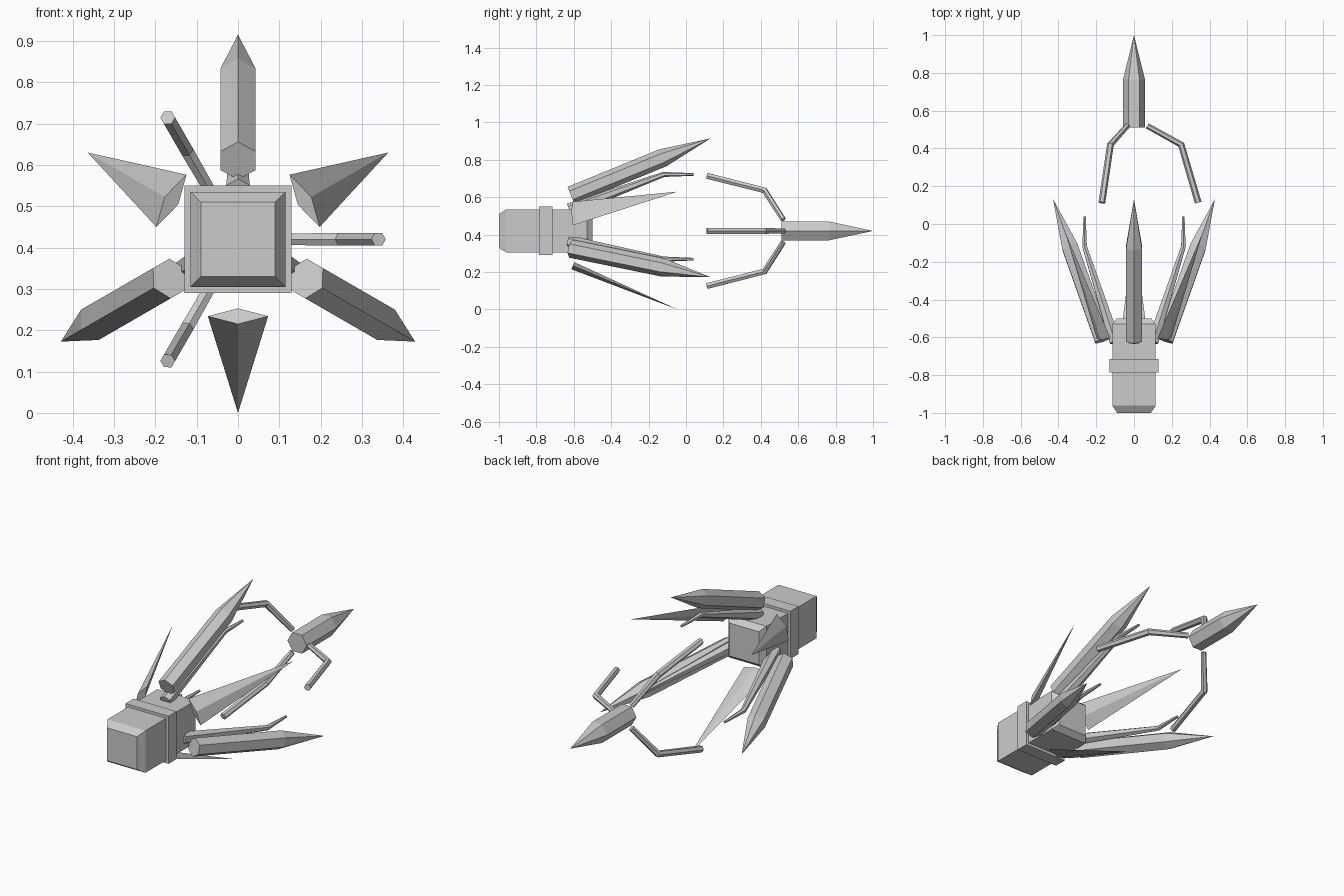
import bpy, bmesh, math
from mathutils import Vector

if "Cube" in bpy.data.objects:
    bpy.data.objects.remove(bpy.data.objects["Cube"])

CZ = 0.42  # height of the long axis

gray = bpy.data.materials.new("light_gray")
gray.diffuse_color = (0.6, 0.6, 0.6, 1)
gray.use_nodes = True
gray.node_tree.nodes["Principled BSDF"].inputs["Base Color"].default_value = gray.diffuse_color


def finish(bm, name):
    bmesh.ops.recalc_face_normals(bm, faces=bm.faces[:])
    me = bpy.data.meshes.new(name)
    bm.to_mesh(me)
    bm.free()
    me.materials.append(gray)
    ob = bpy.data.objects.new(name, me)
    bpy.context.collection.objects.link(ob)
    return ob


def spar(name, angle, path, sides=6, flat=1.0):
    """Loft rings along (radial, y, radius) points, turned about the y axis.
    flat scales the radial thickness; radius 0 makes a tip."""
    a = math.radians(angle)
    out = Vector((math.cos(a), 0, math.sin(a)))
    side = Vector((-math.sin(a), 0, math.cos(a)))
    bm = bmesh.new()
    rings = []
    n = len(path)
    for i, (r, y, rad) in enumerate(path):
        p, q = path[max(i - 1, 0)], path[min(i + 1, n - 1)]
        tangent = (out * (q[0] - p[0]) + Vector((0, q[1] - p[1], 0))).normalized()
        u = tangent.cross(side).normalized()
        if u.dot(out) < 0:
            u = -u
        c = out * r + Vector((0, y, CZ))
        if rad == 0:
            rings.append([bm.verts.new(c)])
            continue
        ring = []
        for k in range(sides):
            t = 2 * math.pi * k / sides
            ring.append(bm.verts.new(c + u * (rad * flat * math.cos(t)) + side * (rad * math.sin(t))))
        rings.append(ring)
    for A, B in zip(rings, rings[1:]):
        for k in range(sides):
            j = (k + 1) % sides
            if len(B) == 1:
                bm.faces.new((A[k], A[j], B[0]))
            else:
                bm.faces.new((A[k], A[j], B[j], B[k]))
    for ring in (rings[0], rings[-1]):
        if len(ring) > 1:
            bm.faces.new(ring)
    return finish(bm, name)


def square_loft(name, sections):
    """Square rings along y: (y, half width)."""
    bm = bmesh.new()
    rings = [[bm.verts.new((sx * h, y, CZ + sz * h))
              for sx, sz in ((-1, -1), (1, -1), (1, 1), (-1, 1))] for y, h in sections]
    for A, B in zip(rings, rings[1:]):
        for k in range(4):
            j = (k + 1) % 4
            bm.faces.new((A[k], A[j], B[j], B[k]))
    bm.faces.new(rings[0])
    bm.faces.new(rings[-1])
    return finish(bm, name)


# Boxy hub with chamfered ends, and its collar
square_loft("hub", [(-1, 0.09), (-0.962, 0.115), (-0.53, 0.115), (-0.5, 0.09)])
square_loft("hub_collar", [(-0.785, 0.13), (-0.715, 0.13)])

# Three long blades, each with a bent inner arm
for i, ang in enumerate((90, 210, 330), 1):
    spar(f"long_blade_{i}", ang,
         [(0.19, -0.615, 0.049), (0.391, -0.123, 0.049), (0.495, 0.132, 0)])
    spar(f"inner_arm_{i}", ang,
         [(0.115, -0.625, 0.033), (0.302, -0.12, 0.014), (0.302, 0.04, 0.007)])

# Three short flat spikes between them
for i, ang in enumerate((30, 150, 270), 1):
    spar(f"short_spike_{i}", ang,
         [(0.186, -0.605, 0.073), (0.42, -0.045, 0)], sides=4, flat=0.28)

# Detached rear dart
spar("rear_dart", 0, [(0, 0.51, 0.058), (0, 0.765, 0.058), (0, 1.0, 0)])

# Three bent arms around the dart
for i, ang in enumerate((0, 120, 240), 1):
    spar(f"dart_arm_{i}", ang,
         [(0.07, 0.52, 0.015), (0.25, 0.42, 0.018), (0.34, 0.113, 0.018)])
